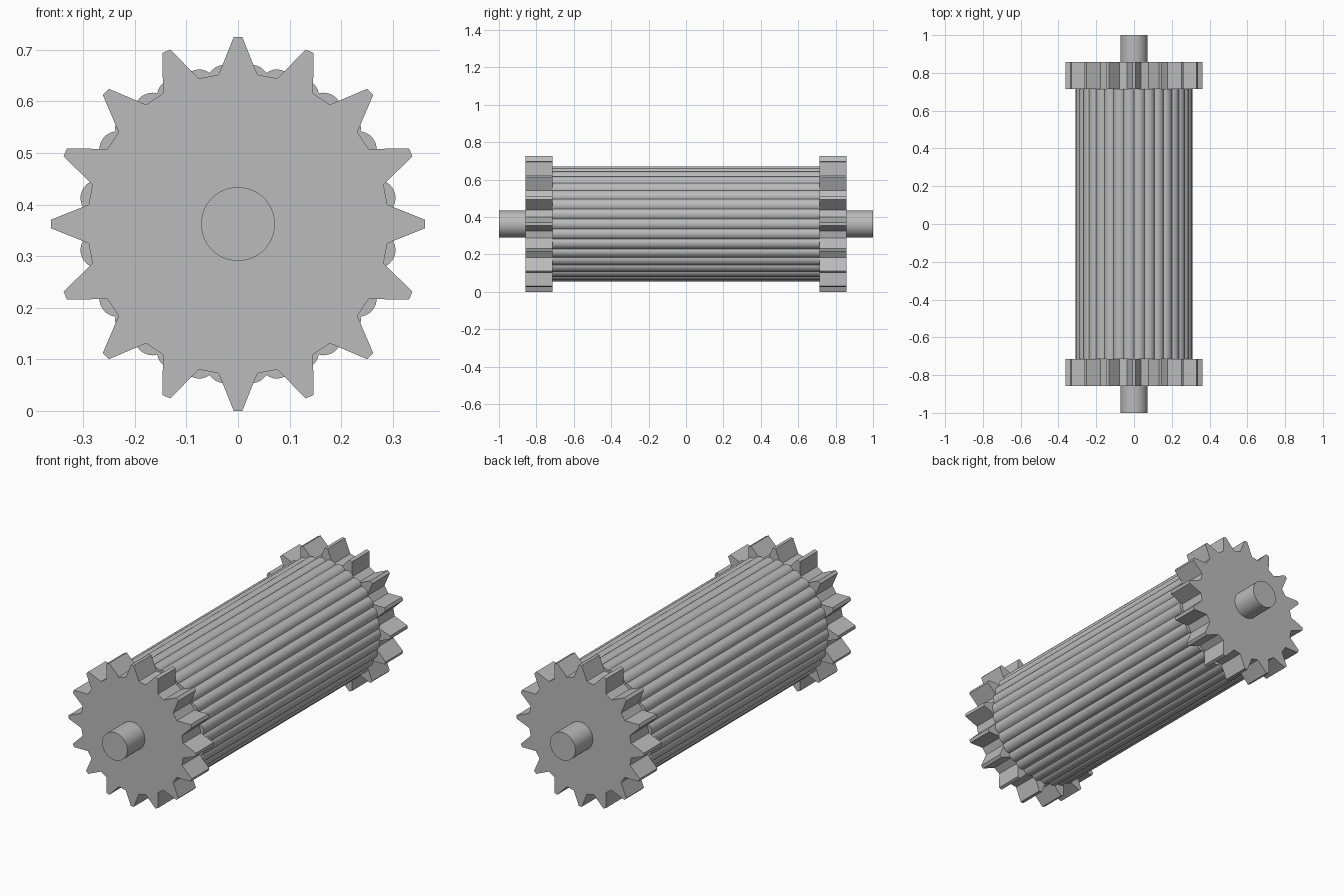
import bpy
import bmesh
from math import sin, cos, pi, radians, asin

if "Cube" in bpy.data.objects:
    bpy.data.objects.remove(bpy.data.objects["Cube"], do_unlink=True)

CENTRE_Z = 0.3625
TEETH = 16
FLUTES = 34

steel = bpy.data.materials.new("steel grey")
steel.use_nodes = True
colour = (0.5, 0.5, 0.5, 1)
steel.diffuse_color = colour
steel.node_tree.nodes["Principled BSDF"].inputs["Base Color"].default_value = colour


def polar(radius, angle):
    """Point measured clockwise from straight up."""
    return radius * sin(angle), radius * cos(angle)


def prism(name, profile, y0, y1, smooth=False):
    """Extrude an x-z outline along y."""
    bm = bmesh.new()
    face = bm.faces.new([bm.verts.new((x, y0, z + CENTRE_Z)) for x, z in profile])
    result = bmesh.ops.extrude_face_region(bm, geom=[face], use_keep_orig=True)
    verts = [v for v in result["geom"] if isinstance(v, bmesh.types.BMVert)]
    bmesh.ops.translate(bm, verts=verts, vec=(0, y1 - y0, 0))
    bmesh.ops.recalc_face_normals(bm, faces=bm.faces)
    mesh = bpy.data.meshes.new(name)
    bm.to_mesh(mesh)
    bm.free()
    mesh.materials.append(steel)
    obj = bpy.data.objects.new(name, mesh)
    bpy.context.collection.objects.link(obj)
    if smooth:
        bpy.ops.object.select_all(action="DESELECT")
        obj.select_set(True)
        bpy.context.view_layer.objects.active = obj
        bpy.ops.object.shade_smooth_by_angle(angle=radians(30))
    return obj


# Tapered gear teeth with narrow flat tips
gear = []
for i in range(TEETH):
    mid = 2 * pi * i / TEETH
    for radius, offset in ((0.292, -7.4), (0.3625, -1.3), (0.3625, 1.3), (0.292, 7.4)):
        gear.append(polar(radius, mid + radians(offset)))

# Fluted roller outline: a ring of overlapping round ribs
ring, rib, steps = 0.275, 0.035, 8
half = pi / FLUTES
spread = half + (asin(ring * sin(half) / rib))
flutes = []
for i in range(FLUTES):
    mid = 2 * pi * (i + 0.5) / FLUTES
    cx, cz = polar(ring, mid)
    # Each arc ends where it meets its neighbour
    for s in range(steps):
        dx, dz = polar(rib, mid + (spread - half) * (2 * s / steps - 1) - half * (1 - 2 * s / steps))
        flutes.append((cx + dx, cz + dz))

shaft = [polar(0.0715, 2 * pi * i / 64) for i in range(64)]

prism("fluted_roller", flutes, -0.715, 0.715, smooth=True)
for name, side in (("front", -1), ("back", 1)):
    prism(name + "_gear", gear, side * 0.715, side * 0.858)
    prism(name + "_shaft", shaft, side * 0.858, side * 1.0, smooth=True)
